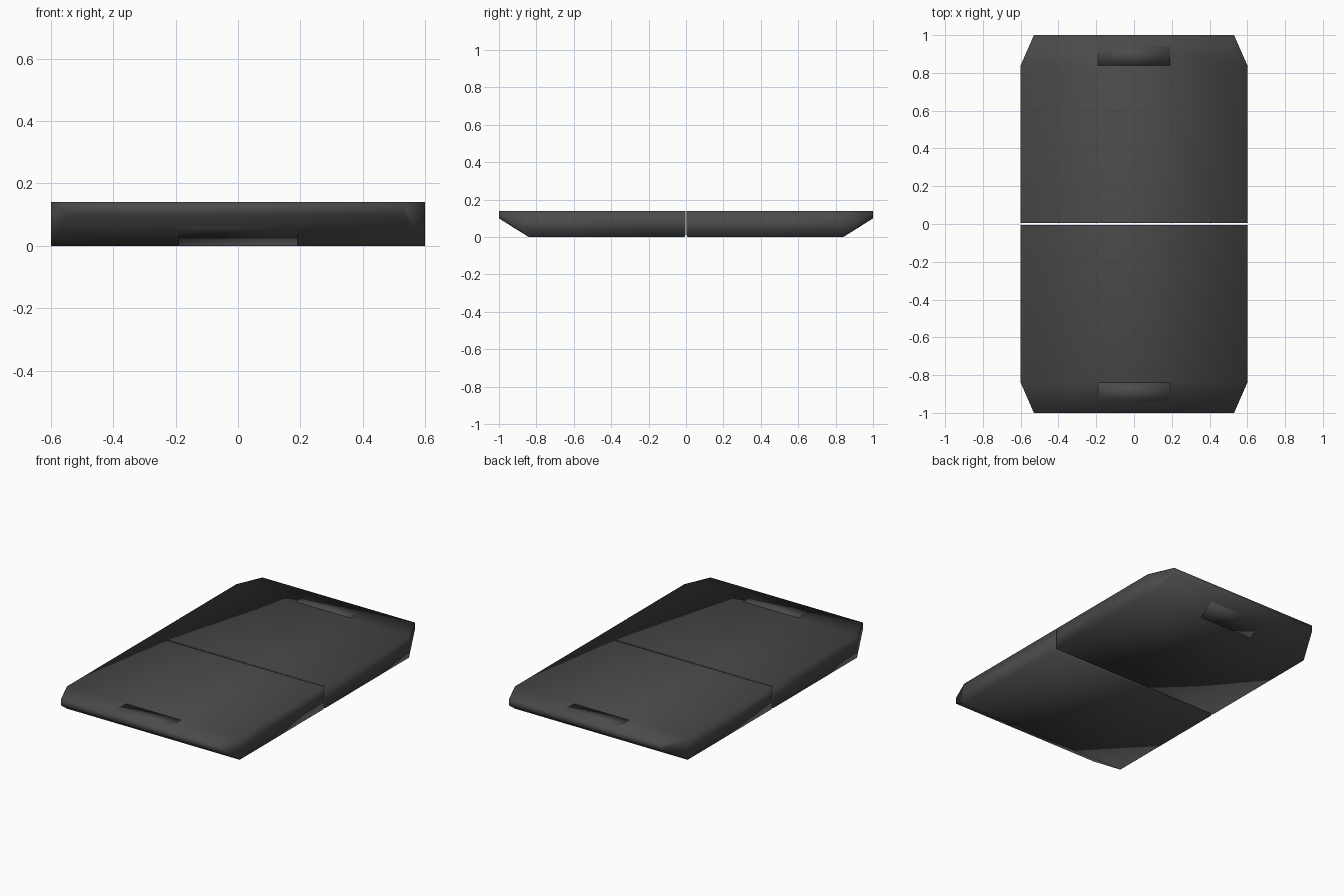
import bpy, bmesh

if "Cube" in bpy.data.objects:
    bpy.data.objects.remove(bpy.data.objects["Cube"])

HEIGHT = 0.14
GAP = 0.004          # half of the seam between the two plates

dark = bpy.data.materials.new("dark_grey")
dark.diffuse_color = (0.07, 0.07, 0.07, 1)
dark.use_nodes = True
dark.node_tree.nodes["Principled BSDF"].inputs["Base Color"].default_value = dark.diffuse_color


def slope_z(y):
    """Height of the sloping underside at distance y from the seam."""
    return max(0.0, (y - 0.84) * 0.10 / 0.16)


def loft(name, rings, side):
    """Bridge rings of (half width, y, bottom z, top z) into a closed solid."""
    bm = bmesh.new()
    loops = []
    for w, y, lo, hi in rings:
        pts = [(-w, lo), (w, lo), (w, hi), (-w, hi)]
        loops.append([bm.verts.new((x, side * y, z)) for x, z in pts])
    for a, b in zip(loops, loops[1:]):
        for i in range(4):
            j = (i + 1) % 4
            bm.faces.new((a[i], a[j], b[j], b[i]))
    bm.faces.new(loops[0])
    bm.faces.new(loops[-1])
    bmesh.ops.recalc_face_normals(bm, faces=bm.faces)
    mesh = bpy.data.meshes.new(name)
    bm.to_mesh(mesh)
    bm.free()
    mesh.shade_smooth()
    mesh.materials.append(dark)
    obj = bpy.data.objects.new(name, mesh)
    bpy.context.collection.objects.link(obj)
    return obj


for label, side in (("front", -1), ("back", 1)):
    # Plate: straight body, tapering and rising to a thin outer lip
    loft(label + "_plate", [
        (0.60, GAP, 0.008, HEIGHT),
        (0.60, GAP + 0.004, 0, HEIGHT),
        (0.60, 0.84, 0, HEIGHT),
        (0.53, 1.00, 0.10, HEIGHT)], side)
    # Plug: flush insert filling the slot in the sloping end
    skin = 0.0008
    loft(label + "_plug", [
        (0.19, y, max(0, slope_z(y) - skin), HEIGHT + skin)
        for y in (0.84, 0.94)], side)
